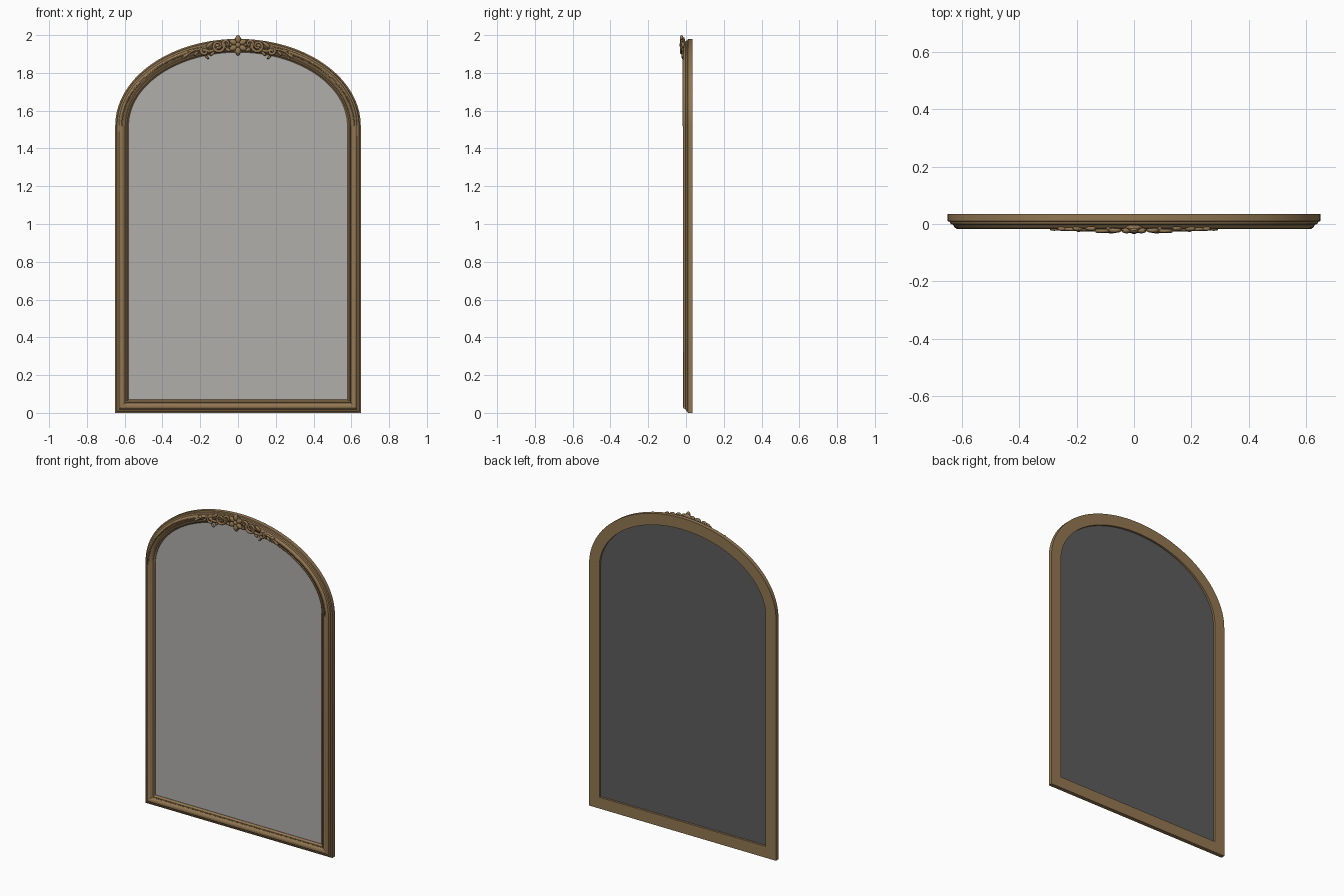
import bpy, bmesh
from math import sin, cos, pi, sqrt, atan2, radians
from mathutils import Matrix, Vector

cube = bpy.data.objects.get("Cube")
if cube:
    bpy.data.objects.remove(cube, do_unlink=True)

HALF, SPRING, RISE = 0.65, 1.52, 0.46


def material(name, rgb):
    m = bpy.data.materials.new(name)
    m.use_nodes = True
    m.diffuse_color = (*rgb, 1)
    m.node_tree.nodes["Principled BSDF"].inputs["Base Color"].default_value = (*rgb, 1)
    return m


GOLD = material("antique gold", (0.29, 0.185, 0.085))
SILVER = material("mirror silver", (0.44, 0.43, 0.41))
DARK = material("backing grey", (0.105, 0.11, 0.105))


def smooth(ob, angle=35):
    bpy.ops.object.select_all(action='DESELECT')
    ob.select_set(True)
    bpy.context.view_layer.objects.active = ob
    bpy.ops.object.shade_smooth_by_angle(angle=radians(angle))


def finish(bm, name, *mats):
    bmesh.ops.recalc_face_normals(bm, faces=bm.faces)
    me = bpy.data.meshes.new(name)
    bm.to_mesh(me)
    bm.free()
    for m in mats:
        me.materials.append(m)
    ob = bpy.data.objects.new(name, me)
    bpy.context.collection.objects.link(ob)
    smooth(ob)
    return ob


def outline(d, n=64):
    """Arched outline inset by d, as (x, z) points."""
    pts = [(-(HALF - d), d), (HALF - d, d)]
    for i in range(n + 1):
        a = pi * i / n
        pts.append(((HALF - d) * cos(a), SPRING + (RISE - d) * sin(a)))
    return pts


def arch_z(x, d):
    return SPRING + (RISE - d) * sqrt(1 - (x / (HALF - d)) ** 2)


def bridge(bm, a, b):
    for i in range(len(a)):
        j = (i + 1) % len(a)
        bm.faces.new((a[i], a[j], b[j], b[i]))


# Moulded frame: (inset, depth) section carried around the outline
section = [(0, .035), (0, .010), (.007, .008), (.010, 0), (.019, -.003), (.024, -.012),
           (.030, -.015), (.038, -.014), (.046, -.007), (.053, -.003), (.056, -.007),
           (.062, -.007), (.066, 0), (.071, .004), (.071, .035)]
bm = bmesh.new()
rings = [[bm.verts.new((x, y, z)) for x, z in outline(d)] for d, y in section]
for i, ring in enumerate(rings):
    bridge(bm, ring, rings[(i + 1) % len(rings)])
finish(bm, "frame", GOLD)

# Mirror pane, with a dark backing on the rear faces
bm = bmesh.new()
front, back = [[bm.verts.new((x, y, z)) for x, z in outline(.069)] for y in (.006, .022)]
bm.faces.new(front)
bm.faces.new(back)
bridge(bm, front, back)
bmesh.ops.recalc_face_normals(bm, faces=bm.faces)
for f in bm.faces:
    f.material_index = 0 if f.normal.y < -.5 else 1
finish(bm, "mirror_pane", SILVER, DARK)


def tube(name, paths, depth):
    """Tapered tubes; each path is a list of (x, y, z, radius)."""
    cu = bpy.data.curves.new(name, 'CURVE')
    cu.dimensions = '3D'
    cu.bevel_depth = depth
    cu.bevel_resolution = 2
    cu.use_fill_caps = True
    for path in paths:
        sp = cu.splines.new('POLY')
        sp.points.add(len(path) - 1)
        for p, (x, y, z, r) in zip(sp.points, path):
            p.co = (x, y, z, 1)
            p.radius = r
    cu.materials.append(GOLD)
    ob = bpy.data.objects.new(name, cu)
    bpy.context.collection.objects.link(ob)
    bpy.ops.object.select_all(action='DESELECT')
    ob.select_set(True)
    bpy.context.view_layer.objects.active = ob
    bpy.ops.object.convert(target='MESH')
    smooth(bpy.context.object, 50)


def blob(bm, x, y, z, size, angle=0):
    """Flattened ball; angle turns its long axis within the front plane."""
    m = (Matrix.Translation((x, y, z)) @ Matrix.Rotation(-angle, 4, 'Y')
         @ Matrix.Diagonal((*size, 1)))
    bmesh.ops.create_uvsphere(bm, u_segments=12, v_segments=8, radius=1, matrix=m)


# Slim bead on the crest of the arch
bead = [(x, -.014, z, 1) for x, z in outline(.034)[2:]]
tube("arch_bead", [bead], .004)


def spiral(side, cx, cz, r0, r1, start, turns, y):
    n = 28
    path = []
    for i in range(n + 1):
        t = i / n
        r = r0 + (r1 - r0) * t
        a = start + 2 * pi * turns * t
        path.append((side * (cx + r * cos(a)), y, cz + r * sin(a), 1.1 - .45 * t))
    return path


# Scrolls and trailing stems, repeated on both sides
scrolls = []
for s in (-1, 1):
    scrolls.append(spiral(s, .105, 1.942, .034, .007, pi * .85, 1.5, -.024))
    scrolls.append(spiral(s, .062, 1.955, .022, .005, -pi * .5, 1.2, -.022))
    scrolls.append(spiral(s, .178, 1.915, .019, .005, pi * .3, -1.3, -.019))
    scrolls.append([(s * x, -.018, arch_z(x, .04 + .012 * sin((x - .1) * 38)),
                     1.1 - 2.6 * (x - .1))
                    for x in [.1 + .19 * i / 20 for i in range(21)]])
tube("crest_scrolls", scrolls, .008)

# Leaves lying along the arch and hanging from the scrolls
bm = bmesh.new()
for s in (-1, 1):
    for x, d, size, turn in [(.15, .018, .024, -.5), (.195, .03, .02, .45),
                             (.222, .048, .017, -.5), (.25, .028, .018, .35),
                             (.278, .042, .018, -.2), (.165, .08, .014, 1.0),
                             (.135, .066, .018, -.6), (.055, .055, .022, .4),
                             (.085, .03, .016, .8)]:
        slope = atan2(arch_z(x + .01, d) - arch_z(x, d), .01)
        blob(bm, s * x, -.016, arch_z(x, d), (size, .008, size * .42), s * (slope + turn))
finish(bm, "crest_leaves", GOLD)

# Central blossom with rounded petals over a backing boss
bm = bmesh.new()
blob(bm, 0, -.014, 1.946, (.034, .012, .044))
for i in range(6):
    a = pi / 2 + i * pi / 3
    blob(bm, .029 * cos(a), -.023, 1.948 + .031 * sin(a), (.021, .010, .0145), a)
blob(bm, 0, -.026, 1.948, (.014, .009, .014))
blob(bm, 0, -.018, 1.905, (.011, .008, .014))
finish(bm, "crest_blossom", GOLD)
